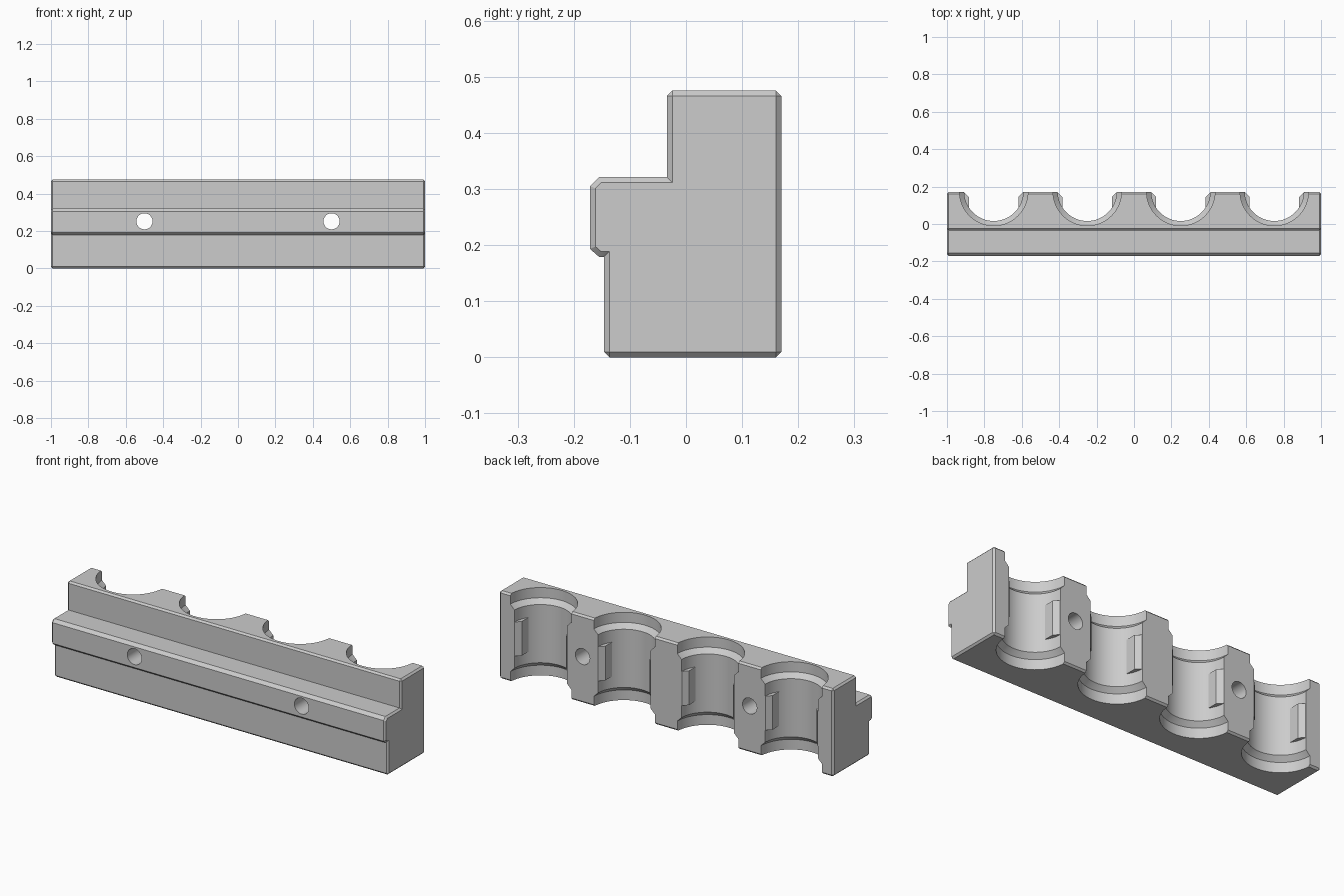
import bpy, bmesh, math

cube = bpy.data.objects.get("Cube")
if cube:
    bpy.data.objects.remove(cube, do_unlink=True)

HEIGHT, DEPTH = 0.475, 0.17
BORE_Y = 0.174
BORES = [-0.75, -0.25, 0.25, 0.75]

grey = bpy.data.materials.new("plain_grey")
grey.use_nodes = True
colour = (0.604, 0.604, 0.604, 1)
grey.diffuse_color = colour
grey.node_tree.nodes["Principled BSDF"].inputs["Base Color"].default_value = colour


def add_object(name, bm):
    bmesh.ops.recalc_face_normals(bm, faces=bm.faces)
    mesh = bpy.data.meshes.new(name)
    bm.to_mesh(mesh)
    bm.free()
    mesh.materials.append(grey)
    obj = bpy.data.objects.new(name, mesh)
    bpy.context.collection.objects.link(obj)
    return obj


def prism(bm, points, shift):
    """Extrude a closed flat outline along a vector."""
    near = [bm.verts.new(p) for p in points]
    far = [bm.verts.new([a + b for a, b in zip(p, shift)]) for p in points]
    bm.faces.new(near[::-1])
    bm.faces.new(far)
    for i in range(len(near)):
        bm.faces.new((near[i - 1], near[i], far[i], far[i - 1]))


def circle(radius, sides):
    angles = [2 * math.pi * i / sides for i in range(sides)]
    return [(radius * math.cos(a), radius * math.sin(a)) for a in angles]


def lathe(bm, profile, x, y, sides=64):
    """Stack rings of (radius, z) into a closed upright solid."""
    rings = [[bm.verts.new((x + u, y + v, z)) for u, v in circle(r, sides)] for r, z in profile]
    for low, high in zip(rings, rings[1:]):
        for i in range(sides):
            bm.faces.new((low[i - 1], low[i], high[i], high[i - 1]))
    bm.faces.new(rings[0][::-1])
    bm.faces.new(rings[-1])


# Stepped rail body with chamfered outer edges
outline = [(-0.146, 0), (DEPTH, 0), (DEPTH, HEIGHT), (-0.034, HEIGHT), (-0.034, 0.321),
           (-0.155, 0.321), (-0.171, 0.305), (-0.171, 0.193), (-0.155, 0.179), (-0.146, 0.179)]
bm = bmesh.new()
prism(bm, [(-1, y, z) for y, z in outline], (2, 0, 0))
bmesh.ops.recalc_face_normals(bm, faces=bm.faces)
sharp = [e for e in bm.edges if e.calc_face_angle_signed() > math.radians(60)]
bmesh.ops.bevel(bm, geom=sharp, offset=0.0095, offset_type='OFFSET', segments=1,
                profile=0.5, affect='EDGES', clamp_overlap=False)
body = add_object("rail_body", bm)

# Half-round sockets, wider at the top and bottom
bm = bmesh.new()
wide, narrow, ring, cone = 0.183, 0.158, 0.055, 0.08
profile = [(wide, -0.05), (wide, ring), (narrow, cone),
           (narrow, HEIGHT - cone), (wide, HEIGHT - ring), (wide, HEIGHT + 0.05)]
for x in BORES:
    lathe(bm, profile, x, BORE_Y)
sockets = add_object("socket_cutter", bm)

# Bolt holes through the rail
bm = bmesh.new()
for x in (-0.5, 0.5):
    prism(bm, [(x + u, -0.3, 0.252 + v) for u, v in circle(0.043, 48)], (0, 0.6, 0))
holes = add_object("hole_cutter", bm)

bpy.context.view_layer.objects.active = body
for cutter in (sockets, holes):
    cutter.hide_render = True
    mod = body.modifiers.new("cut", 'BOOLEAN')
    mod.operation = 'DIFFERENCE'
    mod.solver = 'EXACT'
    mod.object = cutter
    bpy.ops.object.modifier_apply(modifier=mod.name)
    bpy.data.objects.remove(cutter, do_unlink=True)

bpy.ops.object.select_all(action='DESELECT')
body.select_set(True)
bpy.ops.object.shade_smooth_by_angle(angle=math.radians(30))

# Retaining pads on both walls of every socket
pad = [(0.132, 0.075), (0.132, 0.144), (0.157, 0.169), (0.17, 0.165), (0.17, 0.075)]
bm = bmesh.new()
for x in BORES:
    for side in (-1, 1):
        prism(bm, [(x + side * dx, y, 0.145) for dx, y in pad], (0, 0, 0.185))
add_object("retaining_pads", bm)
